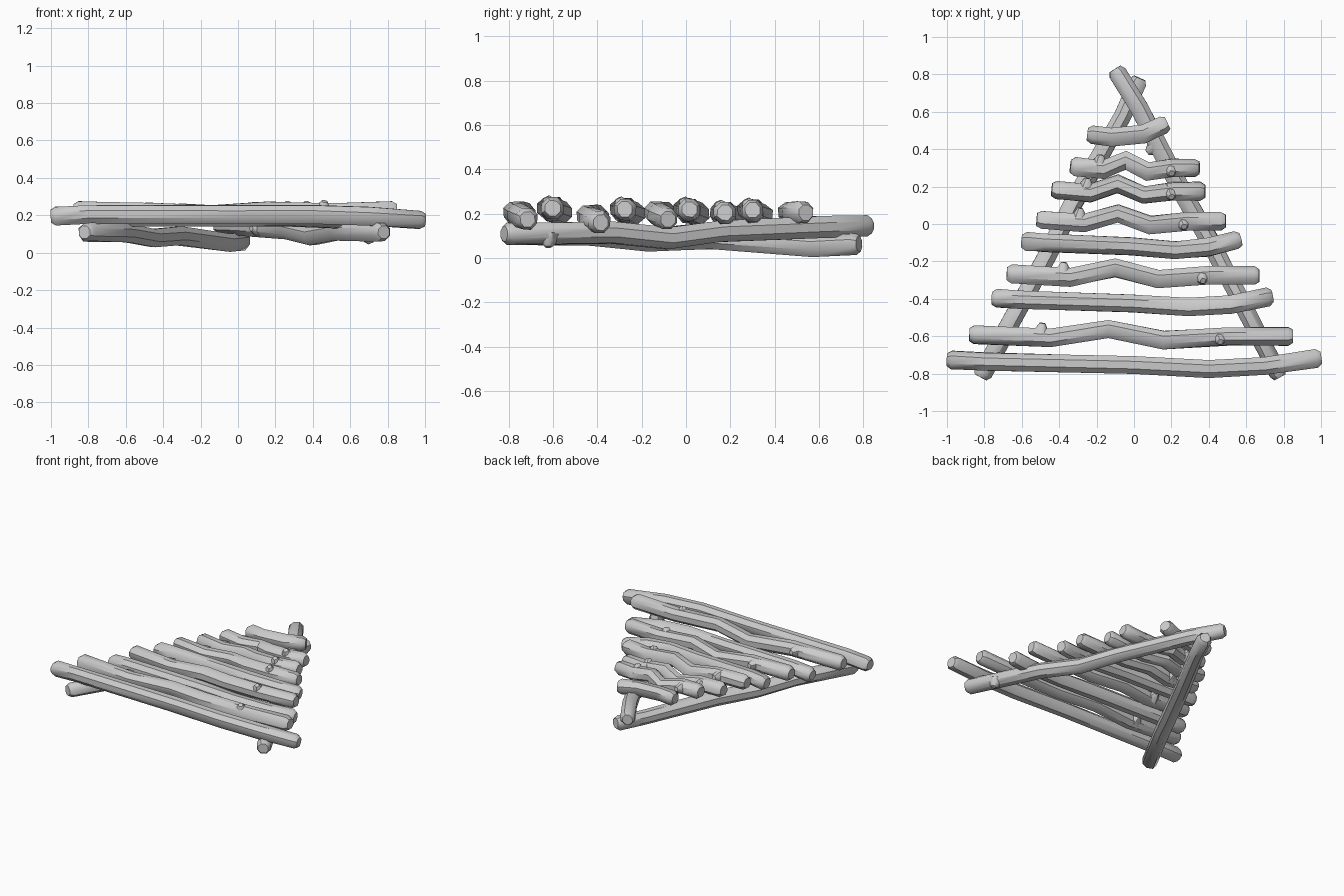
import bpy, bmesh, math, random
from mathutils import Vector

random.seed(4)
cube = bpy.data.objects.get("Cube")
if cube:
    bpy.data.objects.remove(cube, do_unlink=True)

wood = bpy.data.materials.new("grey_wood")
wood.use_nodes = True
wood.diffuse_color = (0.6, 0.6, 0.6, 1)
wood.node_tree.nodes["Principled BSDF"].inputs["Base Color"].default_value = wood.diffuse_color

SIDES = 8
RADIUS = 0.052


def sweep(bm, path, radii):
    """Closed tube of slightly uneven rings along a path."""
    rings = []
    for i, (point, radius) in enumerate(zip(path, radii)):
        along = (path[min(i + 1, len(path) - 1)] - path[max(i - 1, 0)]).normalized()
        reference = Vector((0, 0, 1)) if abs(along.z) < 0.8 else Vector((0, 1, 0))
        side = along.cross(reference).normalized()
        top = side.cross(along)
        ring = []
        for k in range(SIDES):
            angle = math.tau * (k + 0.5) / SIDES
            offset = side * math.cos(angle) + top * math.sin(angle)
            ring.append(bm.verts.new(point + offset * radius * random.uniform(0.95, 1.07)))
        rings.append(ring)
    for a, b in zip(rings, rings[1:]):
        for k in range(SIDES):
            n = (k + 1) % SIDES
            bm.faces.new((a[k], a[n], b[n], b[k]))
    bm.faces.new(rings[0][::-1])
    bm.faces.new(rings[-1])


def log(name, points, knots=()):
    """Crooked log with chamfered ends and branch stubs given as (base, direction)."""
    points = [Vector(p) for p in points]
    first = (points[1] - points[0]).normalized() * 0.025
    last = (points[-1] - points[-2]).normalized() * 0.025
    path = [points[0], points[0] + first] + points[1:-1] + [points[-1] - last, points[-1]]
    radii = [RADIUS * 0.7] + [RADIUS] * (len(path) - 2) + [RADIUS * 0.7]
    bm = bmesh.new()
    sweep(bm, path, radii)
    for base, direction in knots:
        stub = [base, base + direction * 0.6, base + direction]
        sweep(bm, stub, [RADIUS, RADIUS * 0.65, RADIUS * 0.3])
    bmesh.ops.recalc_face_normals(bm, faces=bm.faces)
    mesh = bpy.data.meshes.new(name)
    bm.to_mesh(mesh)
    bm.free()
    mesh.materials.append(wood)
    obj = bpy.data.objects.new(name, mesh)
    bpy.context.collection.objects.link(obj)
    bpy.ops.object.select_all(action='DESELECT')
    obj.select_set(True)
    bpy.context.view_layer.objects.active = obj
    bpy.ops.object.shade_smooth_by_angle(angle=math.radians(40))


# Two long rails crossing at the back
log("left_rail",
    [(-0.1, 0.83, 0.145), (0.03, 0.62, 0.14), (0.27, 0.15, 0.12),
     (0.4, -0.08, 0.09), (0.53, -0.33, 0.115), (0.78, -0.82, 0.11)],
    [(Vector((0.12, 0.42, 0.13)), Vector((-0.05, -0.04, 0))),
     (Vector((0.69, -0.62, 0.1)), Vector((0.02, 0, -0.05)))])
log("right_rail",
    [(0.03, 0.78, 0.065), (-0.06, 0.58, 0.055), (-0.32, 0.12, 0.09),
     (-0.46, -0.16, 0.08), (-0.6, -0.42, 0.105), (-0.82, -0.82, 0.11)])

# Log shapes: (fraction of length, sideways shift, vertical shift)
STRAIGHT = [(0, 0.03, 0), (0.1, 0.02, 0.01), (0.5, 0, 0.01), (0.7, -0.02, 0.01),
            (0.85, -0.005, 0), (1, 0.04, -0.02)]
KNOTTY = [(0, 0.01, 0.01), (0.25, -0.01, 0), (0.43, 0.04, -0.01),
          (0.6, -0.02, 0.01), (0.8, 0, 0), (1, 0, 0.01)]
BENT = [(0, 0, 0), (0.3, -0.015, 0), (0.7, 0, 0), (1, 0.06, 0)]
# Branch stubs of a knotty log: (fraction of length, direction)
STUBS = [(0.22, Vector((0.01, 0.07, 0.01))), (0.77, Vector((0.01, -0.03, 0.06)))]

# Crossbars, front to back: shape, right end, left end, y, z
BARS = [
    (STRAIGHT, -1, 1, -0.755, 0.195),
    (KNOTTY, -0.88, 0.85, -0.6, 0.215),
    (STRAIGHT, -0.76, 0.74, -0.425, 0.18),
    (KNOTTY, -0.68, 0.67, -0.275, 0.21),
    (STRAIGHT, -0.6, 0.57, -0.12, 0.195),
    (KNOTTY, -0.52, 0.49, 0.015, 0.21),
    (KNOTTY, -0.44, 0.38, 0.175, 0.195),
    (KNOTTY, -0.34, 0.35, 0.3, 0.205),
    (BENT, -0.25, 0.18, 0.48, 0.205),
]
for number, (shape, start, end, y, z) in enumerate(BARS, 1):
    span = end - start
    points = [(start + span * t, y + dy, z + dz) for t, dy, dz in shape]
    knots = []
    if shape is KNOTTY:
        knots = [(Vector((start + span * t, y, z)), direction) for t, direction in STUBS]
    log("crossbar_%d" % number, points, knots)
